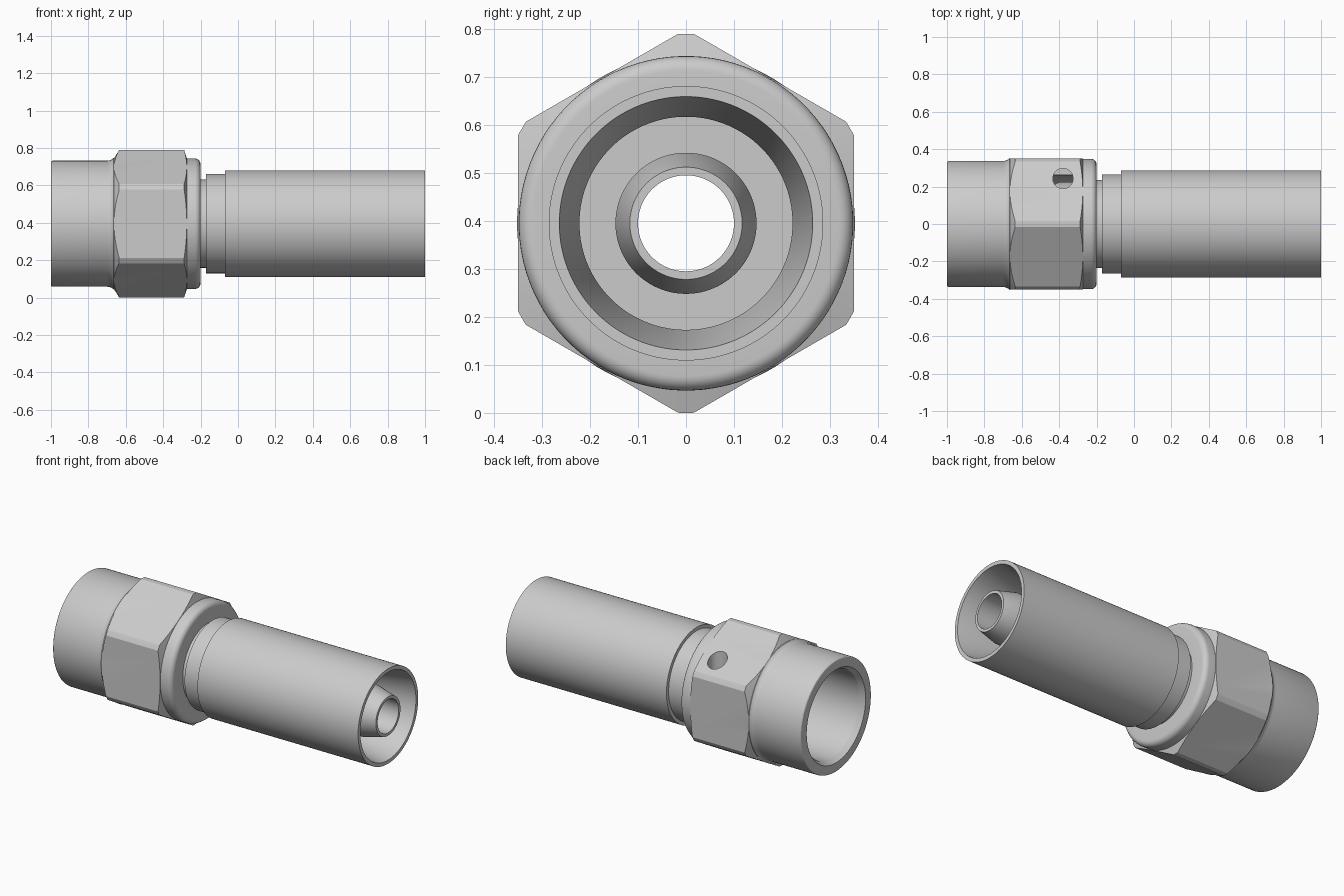
import bpy, bmesh
from math import sin, cos, pi, radians
from mathutils import Matrix

if "Cube" in bpy.data.objects:
    bpy.data.objects.remove(bpy.data.objects["Cube"])

ZC = 0.395      # height of the fitting axis
SEG = 96


def make_object(name, bm):
    bmesh.ops.recalc_face_normals(bm, faces=bm.faces)
    mesh = bpy.data.meshes.new(name)
    bm.to_mesh(mesh)
    bm.free()
    ob = bpy.data.objects.new(name, mesh)
    bpy.context.collection.objects.link(ob)
    return ob


def lathe(name, profile):
    """Spin a closed (x, radius) loop around the fitting axis."""
    bm = bmesh.new()
    rings = []
    for i in range(SEG):
        a = 2 * pi * (i + 0.5) / SEG
        rings.append([bm.verts.new((x, r * sin(a), ZC + r * cos(a))) for x, r in profile])
    n = len(profile)
    for i in range(SEG):
        p, q = rings[i], rings[(i + 1) % SEG]
        for j in range(n):
            k = (j + 1) % n
            bm.faces.new((p[j], p[k], q[k], q[j]))
    return make_object(name, bm)


def cylinder(name, radius, depth, sides, matrix):
    bm = bmesh.new()
    bmesh.ops.create_cone(bm, cap_ends=True, segments=sides, radius1=radius,
                          radius2=radius, depth=depth, matrix=matrix)
    return make_object(name, bm)


def boolean(ob, tool, operation):
    """Apply a boolean and discard the tool object."""
    mod = ob.modifiers.new(operation.title(), 'BOOLEAN')
    mod.operation, mod.object, mod.solver = operation, tool, 'EXACT'
    bpy.context.view_layer.update()
    dg = bpy.context.evaluated_depsgraph_get()
    mesh = bpy.data.meshes.new_from_object(ob.evaluated_get(dg))
    ob.modifiers.clear()
    ob.data = mesh
    bpy.data.objects.remove(tool)


def arc(cx, cr, rad_x, rad_r, a0, a1, steps=6):
    return [(cx + rad_x * cos(radians(a0 + (a1 - a0) * i / steps)),
             cr + rad_r * sin(radians(a0 + (a1 - a0) * i / steps))) for i in range(steps + 1)]


# Nut body: round skirt, fillet up to the hex, rounded rear collar, bore
nut_profile = ([(-1, 0.28), (-1, 0.327)] + arc(-0.99, 0.327, 0.01, 0.010, 180, 90, 3)[1:]
               + arc(-0.70, 0.367, 0.04, 0.03, -90, -30, 5)
               + [(-0.64, 0.3485)]
               + arc(-0.23, 0.3185, 0.03, 0.03, 90, 0)
               + [(-0.2, 0.24), (-0.29, 0.24), (-0.31, 0.262), (-0.97, 0.262)])
nut = lathe("swivel_nut", nut_profile)

# Hex section with turned-down corners, points facing up and down
hexagon = cylinder("hex_section", 0.35 / cos(pi / 6), 0.5, 6,
                   Matrix.Translation((-0.47, 0, ZC)) @ Matrix.Rotation(pi / 2, 4, 'Y'))
corner = max(hexagon.data.vertices, key=lambda v: v.co.z).co
if corner.z - ZC < 0.39:
    hexagon.data.transform(Matrix.Translation((0, 0, ZC)) @ Matrix.Rotation(pi / 6, 4, 'X')
                           @ Matrix.Translation((0, 0, -ZC)))
chamfer = lathe("hex_chamfer", [(-0.672, 0.30), (-0.672, 0.335), (-0.635, 0.395),
                                (-0.288, 0.395), (-0.272, 0.345), (-0.272, 0.30)])
boolean(hexagon, chamfer, 'INTERSECT')
boolean(nut, hexagon, 'UNION')

# Retaining-wire hole drilled straight down through one upper flat
drill = cylinder("wire_hole", 0.054, 0.5, 32, Matrix.Translation((-0.38, 0.243, ZC + 0.25)))
boolean(nut, drill, 'DIFFERENCE')

# Hose stem: seat cone, neck, stepped shoulder, outer sleeve and inner nipple
stem = lathe("hose_stem", [
    (-0.56, 0.10), (-0.56, 0.14), (-0.40, 0.225), (-0.33, 0.225), (-0.31, 0.236),
    (-0.17, 0.236), (-0.17, 0.265), (-0.07, 0.265), (-0.07, 0.286),
    (1.0, 0.286), (1.0, 0.264), (0.75, 0.222), (0.0, 0.222),
    (0.0, 0.147), (0.88, 0.147), (1.0, 0.117), (1.0, 0.10)])

# Smooth round surfaces, crisp edges
bpy.ops.object.select_all(action='DESELECT')
for ob in (nut, stem):
    ob.select_set(True)
bpy.context.view_layer.objects.active = nut
bpy.ops.object.shade_smooth_by_angle(angle=radians(25))
